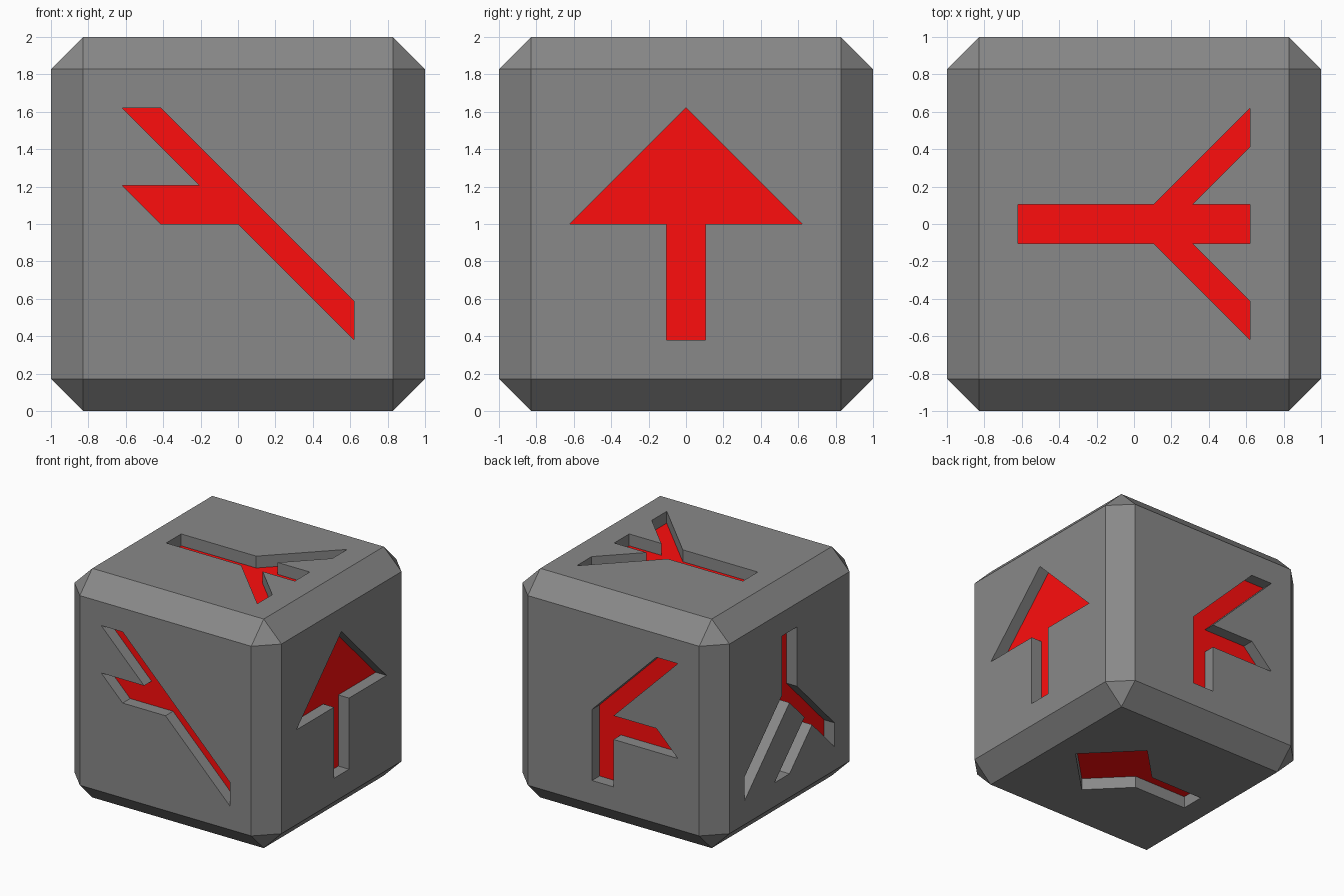
import bpy, bmesh
from mathutils import Vector

if "Cube" in bpy.data.objects:
    bpy.data.objects.remove(bpy.data.objects["Cube"])

U = 0.2071      # symbol grid unit
DEPTH = U / 2   # recess depth
CENTRE = Vector((0, 0, 1))


def material(name, colour):
    mat = bpy.data.materials.new(name)
    mat.diffuse_color = (*colour, 1)
    mat.use_nodes = True
    mat.node_tree.nodes["Principled BSDF"].inputs["Base Color"].default_value = mat.diffuse_color
    return mat


grey = material("dark_grey", (0.25, 0.25, 0.25))
red = material("red", (1, 0.004, 0.004))


def make_object(name, bm):
    """Turn a bmesh into a linked object with the grey and red slots."""
    mesh = bpy.data.meshes.new(name)
    bm.to_mesh(mesh)
    bm.free()
    mesh.materials.append(grey)
    mesh.materials.append(red)
    obj = bpy.data.objects.new(name, mesh)
    bpy.context.collection.objects.link(obj)
    return obj


# Chamfered cube body
bm = bmesh.new()
bmesh.ops.create_cube(bm, size=2)
bmesh.ops.bevel(bm, geom=bm.edges[:], offset=0.172, offset_type='OFFSET',
                segments=1, affect='EDGES')
bmesh.ops.translate(bm, verts=bm.verts, vec=CENTRE)
for f in bm.faces:
    f.material_index = 0
body = make_object("die_body", bm)

# Symbol outlines in grid units: (face normal, right direction, points)
SYMBOLS = [
    # front: forked slash
    ((0, -1, 0), (1, 0, 0), [(-3, 3), (-2, 3), (3, -2), (3, -3), (0, 0),
                             (-2, 0), (-3, 1), (-1, 1)]),
    # right: arrow with a wide head
    ((1, 0, 0), (0, 1, 0), [(0, 3), (3, 0), (.5, 0), (.5, -3), (-.5, -3),
                            (-.5, 0), (-3, 0)]),
    # top: three prongs
    ((0, 0, 1), (1, 0, 0), [(-3, .5), (.5, .5), (3, 3), (3, 2), (1.5, .5),
                            (3, .5), (3, -.5), (1.5, -.5), (3, -2), (3, -3),
                            (.5, -.5), (-3, -.5)]),
    # back: bent stem with two arms
    ((0, 1, 0), (-1, 0, 0), [(-1, -3), (-1, 0), (2, 3), (3, 3), (0, 0),
                             (2, 0), (3, -1), (0, -1), (0, -3)]),
    # left: stem with branching legs
    ((-1, 0, 0), (0, -1, 0), [(-.5, 3), (.5, 3), (.5, .5), (3, -2), (3, -3),
                              (1.5, -1.5), (0, -3), (-1, -3), (1, -1), (0, 0),
                              (-3, -3), (-3, -2), (-.5, .5)]),
    # bottom: diamond on a stem
    ((0, 0, -1), (1, 0, 0), [(3, 0), (1, 2), (-.5, .5), (-3, .5), (-3, -.5),
                             (-.5, -.5), (1, -2)]),
]


def add_prism(bm, normal, right, points):
    """Prism reaching from the red recess floor to just outside the face."""
    n, r = Vector(normal), Vector(right)
    up = n.cross(r)
    floor, lid = ([bm.verts.new(CENTRE + n * h + (r * a + up * b) * U)
                   for a, b in points] for h in (1 - DEPTH, 1.1))
    bm.faces.new(floor).material_index = 1
    bm.faces.new(lid)
    for i in range(len(points)):
        bm.faces.new((floor[i - 1], floor[i], lid[i], lid[i - 1]))


# Cutter made of all six symbols
bm = bmesh.new()
for symbol in SYMBOLS:
    add_prism(bm, *symbol)
bmesh.ops.recalc_face_normals(bm, faces=bm.faces)
cutter = make_object("symbol_cutter", bm)
cutter.hide_render = True

# Carve the symbols, then drop the cutter
mod = body.modifiers.new("carve", 'BOOLEAN')
mod.operation = 'DIFFERENCE'
mod.solver = 'EXACT'
mod.object = cutter
bpy.context.view_layer.objects.active = body
bpy.ops.object.modifier_apply(modifier=mod.name)
bpy.data.objects.remove(cutter)
